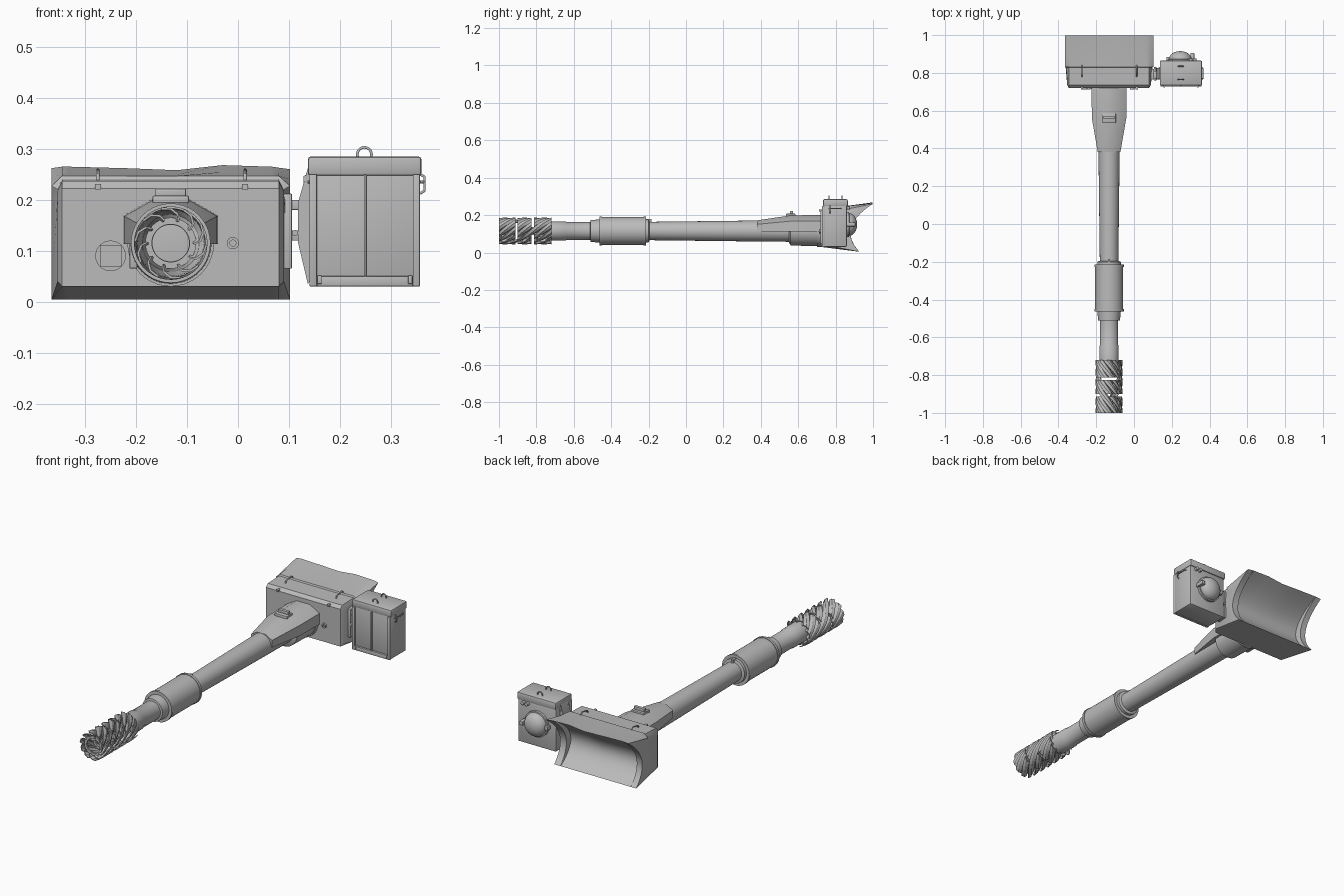
import bpy, bmesh, math
from mathutils import Vector, Matrix

if "Cube" in bpy.data.objects:
    bpy.data.objects.remove(bpy.data.objects["Cube"])

AX, AZ = -0.132, 0.115          # gun axis
grey = bpy.data.materials.new("plain grey")
grey.diffuse_color = (0.5, 0.5, 0.5, 1)
grey.use_nodes = True
grey.node_tree.nodes["Principled BSDF"].inputs["Base Color"].default_value = grey.diffuse_color


def finish(name, bm, angle=35):
    bmesh.ops.recalc_face_normals(bm, faces=bm.faces)
    me = bpy.data.meshes.new(name)
    bm.to_mesh(me)
    bm.free()
    ob = bpy.data.objects.new(name, me)
    me.materials.append(grey)
    bpy.context.collection.objects.link(ob)
    bpy.ops.object.select_all(action='DESELECT')
    ob.select_set(True)
    bpy.context.view_layer.objects.active = ob
    bpy.ops.object.shade_smooth_by_angle(angle=math.radians(angle))
    return ob


def loft(name, rings, closed=False, caps=True, angle=35):
    """Skin a list of equal-length point rings."""
    bm = bmesh.new()
    vs = [[bm.verts.new(p) for p in r] for r in rings]
    n = len(vs[0])
    for i in range(len(vs) if closed else len(vs) - 1):
        a, b = vs[i], vs[(i + 1) % len(vs)]
        for j in range(n):
            k = (j + 1) % n
            bm.faces.new((a[j], a[k], b[k], b[j]))
    if caps and not closed:
        bm.faces.new(vs[0])
        bm.faces.new(vs[-1])
    return finish(name, bm, angle)


def box(name, lo, hi, bevel=0.0):
    lo, hi = Vector(lo), Vector(hi)
    bm = bmesh.new()
    bmesh.ops.create_cube(bm, size=1)
    bmesh.ops.scale(bm, vec=hi - lo, verts=bm.verts)
    bmesh.ops.translate(bm, vec=(lo + hi) / 2, verts=bm.verts)
    if bevel:
        bmesh.ops.bevel(bm, geom=bm.edges[:], offset=bevel, segments=2, profile=0.5, affect='EDGES')
    return finish(name, bm)


def lathe(name, prof, cx=AX, cz=AZ, n=40, closed=False):
    """Revolve (y, radius) points about an axis parallel to y."""
    t = [2 * math.pi * i / n for i in range(n)]
    return loft(name, [[(cx + r * math.cos(a), y, cz + r * math.sin(a)) for a in t]
                       for y, r in prof], closed)


def tube(name, path, r):
    cu = bpy.data.curves.new(name, 'CURVE')
    cu.dimensions = '3D'
    cu.bevel_depth, cu.bevel_resolution, cu.use_fill_caps = r, 1, True
    sp = cu.splines.new('POLY')
    sp.points.add(len(path) - 1)
    for p, q in zip(sp.points, path):
        p.co = (*q, 1)
    cu.materials.append(grey)
    ob = bpy.data.objects.new(name, cu)
    bpy.context.collection.objects.link(ob)


# Mantlet: sections across x with a hollowed back and a slightly wavy hood
def section(x, back_top, depth, end=0):
    fy = 0.738 if end else 0.72
    drop = 0.02 if end else 0.0
    pts = [(fy, 0.04 if end else 0.03), (fy, 0.222 - drop), (0.735 + drop, 0.237 - drop),
           (0.828, 0.24 - drop), (0.832, 0.247 - drop), (0.90, 0.253 - drop / 2 + (back_top - .265) / 2)]
    a, b = Vector((0.998, back_top)), Vector((0.928, 0.004))
    for i in range(17):
        t = i / 16
        p = a.lerp(b, t)
        pts.append((p.x - depth * 4 * t * (1 - t), p.y))
    return [(x - end * (0.012 if y < 0.83 else 0), y, z) for y, z in pts]


cuts = [(-.366, .262, .08, -1), (-.345, .265, .08, 0), (-.335, .265, .08, 0), (-.333, .265, .115, 0),
        (-.22, .262, .115, 0), (-.12, .258, .115, 0), (-.03, .268, .115, 0), (.065, .265, .115, 0),
        (.067, .265, .08, 0), (.08, .263, .08, 0), (.102, .26, .08, 1)]
loft("mantlet", [section(*c) for c in cuts])

# Mantlet fittings: lifting pins, sight plate, coaxial port
for x in (-.275, .014):
    tube("lifting_pin", [(x, .775, .225), (x, .785, .25), (x, .825, .258), (x, .84, .245)], .0035)
    box("pin_foot", (x - .006, .712, .22), (x + .006, .78, .231))
lathe("sight_disc", [(.722, .03), (.715, .03)], -.25, .09, 32)
box("sight_plate", (-.271, .711, .069), (-.229, .716, .111))
lathe("coaxial_port", [(.722, .012), (.712, .012), (.712, .006), (.722, .006)], -.01, .115, 20, True)

# Neck shroud: faceted hood over a round lower collar
arch = [(-1, -.02), (-1, .6), (-.4, .95), (.4, .95), (1, .6), (1, -.02)]
loft("neck_shroud", [[(AX + w * a, y, AZ + h * b) for a, b in arch]
                     for y, w, h in ((.73, .093, .09), (.56, .091, .088), (.38, .06, .06))])
lathe("neck_collar", [(.55, .06), (.56, .078), (.70, .08), (.70, .085), (.73, .085)])
box("neck_bracket", (AX - .036, .535, .19), (AX + .036, .585, .208), .003)
box("bracket_plate", (AX - .03, .555, .205), (AX + .03, .572, .222), .002)
box("neck_side_block", (-.213, .62, .065), (-.197, .72, .125), .003)

# Barrel with bore evacuator and collars
lathe("barrel", [(.6, .058), (.37, .056), (-.2, .049), (-.5, .048), (-.64, .048), (-.645, .051), (-.74, .051),
                 (-.74, .036), (-.5, .036)])
lathe("evacuator", [(-.195, .05), (-.2, .062), (-.215, .062), (-.215, .078), (-.228, .078), (-.228, .075),
                    (-.45, .075), (-.45, .078), (-.463, .078), (-.463, .062), (-.51, .058), (-.512, .048)])
box("evacuator_key", (AX - .006, -.215, .16), (AX + .006, -.185, .18))


# Muzzle brake: twisted slats around spacer rings
def slat(y0, y1, th):
    outer = [(.048, 0), (.060, .12), (.069, .35), (.072, .62)]
    prof = outer + [(r - .004, a + .03) for r, a in reversed(outer)]
    steps = max(3, round((y1 - y0) / .012))
    rings = []
    for i in range(steps + 1):
        y = y0 + (y1 - y0) * i / steps
        rings.append([(AX + r * math.cos(th + a + 12 * y), y, AZ + r * math.sin(th + a + 12 * y))
                      for r, a in prof])
    loft("brake_slat", rings)


for i in range(10):
    th = 2 * math.pi * i / 10
    if i % 5 == 0:
        slat(-1.0, -.72, th)
    else:
        for y0, y1 in ((-1.0, -.912), (-.9, -.825), (-.813, -.72)):
            slat(y0, y1, th)
for y in (-.992, -.925, -.88, -.84, -.80, -.735):
    lathe("brake_ring", [(y, .050), (y + .008, .050), (y + .008, .037), (y, .037)], closed=True)

# Searchlight box: body, lid, front frame and divider
box("light_body", (.14, .737, .03), (.357, .86, .27), .006)
box("light_lid", (.137, .733, .247), (.36, .865, .285), .006)
for lo, hi in (((.14, .03), (.155, .25)), ((.343, .03), (.357, .25)),
               ((.155, .03), (.343, .05)), ((.247, .05), (.252, .25))):
    box("door_frame", (lo[0], .727, lo[1]), (hi[0], .74, hi[1]), .002)
for x in (.16, .338):
    box("door_latch", (x - .004, .722, .035), (x + .004, .73, .052), .001)
for y in (.765, .835):
    tube("lifting_ring", [(.248 + .014 * math.cos(a), y, .289 + .014 * math.sin(a))
                          for a in [math.pi * (i - 1) / 10 for i in range(13)]], .003)
for x, s in ((.357, 1), (.14, -1)):
    tube("side_handle", [(x, .77, .25), (x + .009 * s, .77, .245), (x + .009 * s, .77, .218), (x, .77, .212)], .003)
    tube("side_handle_bar", [(x, .765, .235), (x + .008 * s, .77, .235),
                             (x + .008 * s, .825, .235), (x, .83, .235)], .003)

# Searchlight rear dome with ears and small knobs
lathe("rear_dome", [(.855, .066), (.872, .066), (.873, .06)] +
      [(.873 + .042 * math.sin(a), .06 * math.cos(a)) for a in (.25, .5, .75, 1, 1.25, 1.5)], .245, .15, 32)
for s in (-1, 1):
    x = .245 + s * .064
    box("dome_ear", (x - .01, .858, .14), (x + .01, .895 + s * .01, .16), .002)
for x in (.30, .322):
    lathe("rear_knob", [(.86, .009), (.875, .009), (.877, .005)], x, .238, 14)

# Hinge bracket joining the box to the mantlet
box("hinge_plate", (.09, .765, .065), (.106, .82, .212), .002)
for z in (.13, .19):
    box("hinge_arm", (.10, .77, z - .01), (.14, .81, z + .01), .002)
side = [(.118, .195), (.137, .262), (.145, .262), (.145, .045), (.137, .035), (.118, .115)]
loft("hinge_web", [[(x, y, z) for x, z in side] for y in (.765, .825)])
lathe("hinge_pin", [(.76, .006), (.83, .006)], .112, .135, 14)
